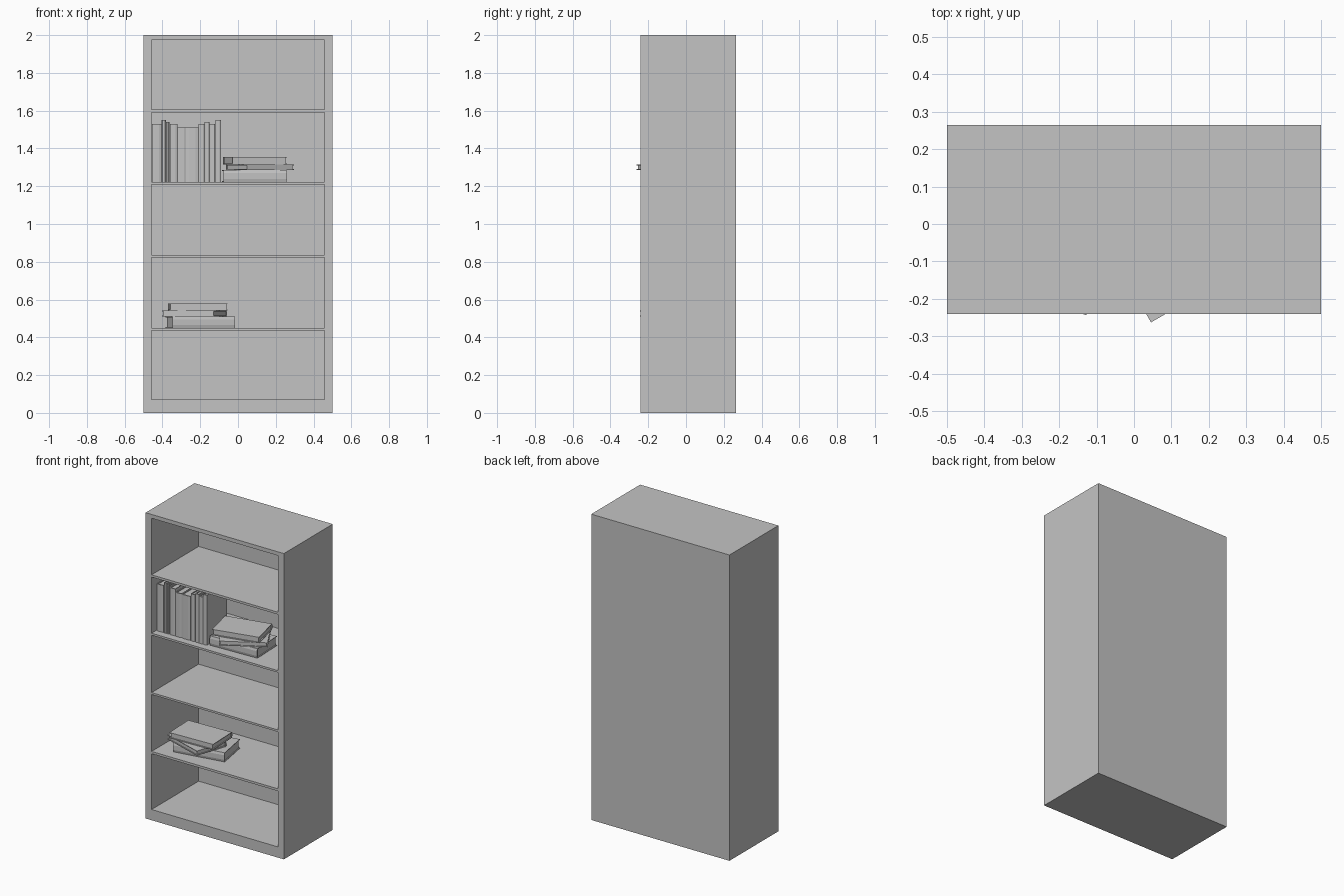
import bpy, bmesh
from math import radians
from mathutils import Matrix, Vector

cube = bpy.data.objects.get("Cube")
if cube:
    bpy.data.objects.remove(cube, do_unlink=True)

grey = bpy.data.materials.new("plain_grey")
grey.use_nodes = True
colour = (0.55, 0.55, 0.55, 1)
grey.diffuse_color = colour
grey.node_tree.nodes["Principled BSDF"].inputs["Base Color"].default_value = colour


def add_box(bm, lo, hi):
    """Axis-aligned box between two corners."""
    lo, hi = Vector(lo), Vector(hi)
    size = Matrix.Diagonal((hi - lo).to_4d())
    bmesh.ops.create_cube(bm, size=1, matrix=Matrix.Translation((lo + hi) / 2) @ size)


def make_object(name, bm, matrix=Matrix()):
    bmesh.ops.recalc_face_normals(bm, faces=bm.faces)
    mesh = bpy.data.meshes.new(name)
    bm.to_mesh(mesh)
    bm.free()
    mesh.materials.append(grey)
    obj = bpy.data.objects.new(name, mesh)
    obj.matrix_world = matrix
    bpy.context.collection.objects.link(obj)
    return obj


def book(name, length, width, thick, matrix):
    """Book lying flat: spine along x on the -y side, resting on z = 0."""
    bm = bmesh.new()
    c = min(0.004, thick * 0.2)
    f, b = -width / 2, width / 2
    # Wrapped cover with a slightly rounded spine
    outline = [(b, 0), (f + c, 0), (f, thick * 0.25), (f, thick * 0.75), (f + c, thick),
               (b, thick), (b, thick - c), (f + 2 * c, thick - c), (f + 2 * c, c), (b, c)]
    face = bm.faces.new([bm.verts.new((-length / 2, y, z)) for y, z in outline])
    ext = bmesh.ops.extrude_face_region(bm, geom=[face])
    verts = [g for g in ext["geom"] if isinstance(g, bmesh.types.BMVert)]
    bmesh.ops.translate(bm, verts=verts, vec=(length, 0, 0))
    # Page block set back from the cover edges
    edge = length / 2 - 0.006
    add_box(bm, (-edge, f + 2 * c, c), (edge, b - 0.006, thick - c))
    return make_object(name, bm, matrix)


# Case: solid block with five hollow compartments
FRONT, BACK = -0.24, 0.265
bm = bmesh.new()
add_box(bm, (-0.5, FRONT, 0), (0.5, BACK, 2))
case = make_object("bookcase", bm)

bm = bmesh.new()
for low, high in [(0.07, 0.435), (0.45, 0.822), (0.835, 1.21), (1.223, 1.59), (1.605, 1.975)]:
    add_box(bm, (-0.457, FRONT - 0.1, low), (0.457, 0.246, high))
cutter = make_object("compartment_cutter", bm)
cutter.hide_render = True
cut = case.modifiers.new("compartments", "BOOLEAN")
cut.object = cutter
cut.solver = "EXACT"
bpy.context.view_layer.objects.active = case
bpy.ops.object.modifier_apply(modifier=cut.name)
bpy.data.objects.remove(cutter, do_unlink=True)

# Row of upright books, spines to the front: (thickness, height)
x = -0.455
row = [(0.05, 0.307), (0.023, 0.327), (0.02, 0.317), (0.042, 0.307), (0.044, 0.287),
       (0.066, 0.287), (0.032, 0.307), (0.027, 0.317), (0.03, 0.307), (0.03, 0.327)]
for i, (thick, height) in enumerate(row):
    x += thick
    place = Matrix.Translation((x, -0.088, 1.223 + height / 2)) @ Matrix.Rotation(radians(-90), 4, "Y")
    book(f"upright_book_{i + 1}", height, 0.21, thick - 0.001, place)


def stack(name, books):
    """Flat books: (x, y, z, turn, length, width, thickness, spine to front)."""
    for i, (px, py, pz, turn, length, width, thick, spine_front) in enumerate(books):
        angle = turn if spine_front else turn + 180
        place = Matrix.Translation((px, py, pz)) @ Matrix.Rotation(radians(angle), 4, "Z")
        book(f"{name}_{i + 1}", length, width, thick, place)


stack("upper_stack_book", [
    (0.087, -0.07, 1.223, 2, 0.335, 0.215, 0.062, True),
    (0.116, -0.095, 1.286, 30, 0.29, 0.22, 0.029, False),
    (0.09, -0.085, 1.316, 13, 0.3, 0.21, 0.039, False)])
stack("lower_stack_book", [
    (-0.2, -0.04, 0.45, 10, 0.335, 0.215, 0.06, True),
    (-0.231, -0.094, 0.511, -18, 0.29, 0.22, 0.031, False),
    (-0.213, -0.08, 0.543, 2, 0.308, 0.21, 0.037, False)])
